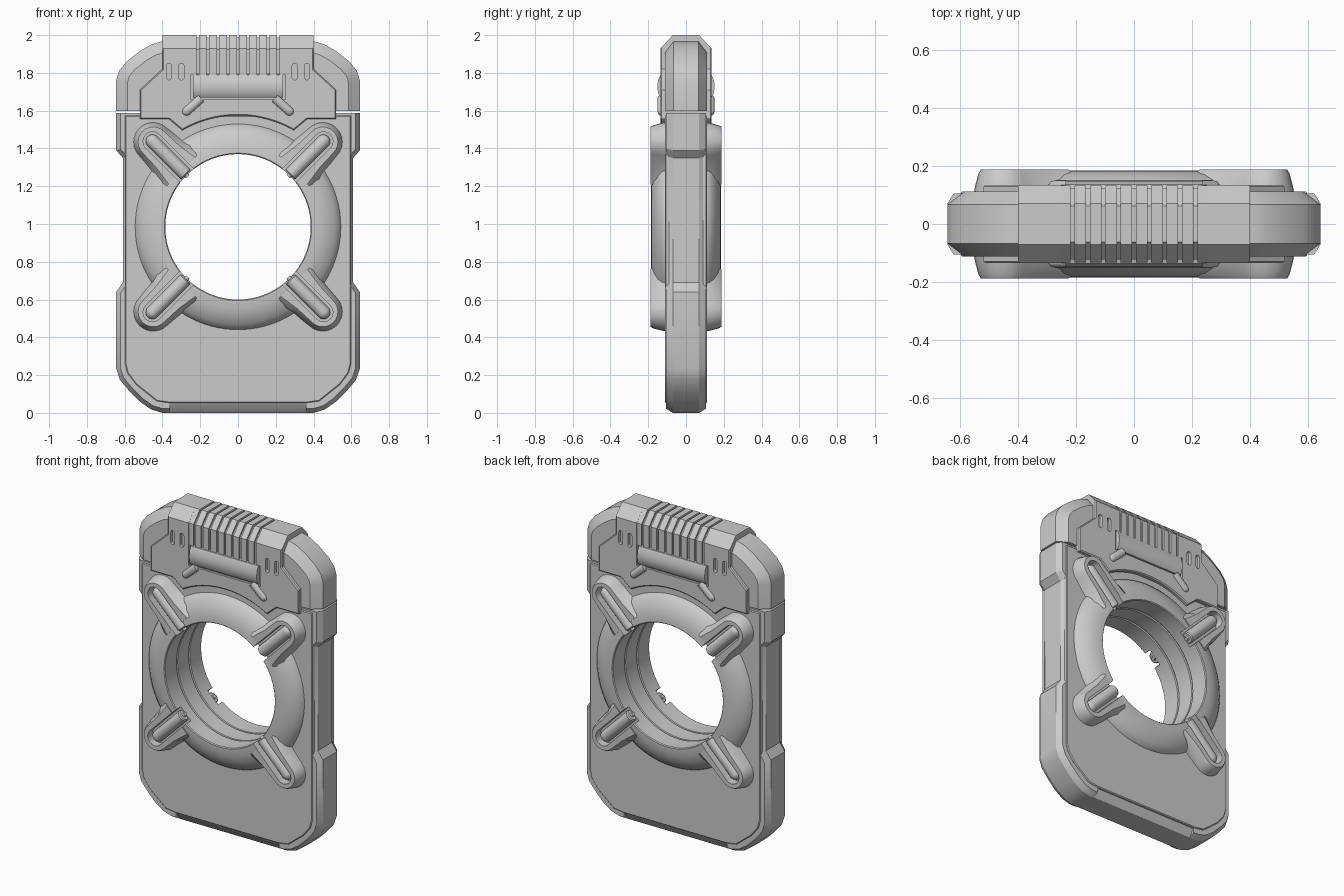
import bpy, bmesh, math
from mathutils import Vector

if "Cube" in bpy.data.objects:
    bpy.data.objects.remove(bpy.data.objects["Cube"])

CZ = 0.985                                   # height of the round opening
DIAG = [math.radians(45 + 90 * i) for i in range(4)]


def loft(bm, rings, closed=False):
    """Skin a list of equal-length rings; cap the ends or close the loop."""
    vs = [[bm.verts.new(p) for p in r] for r in rings]
    n = len(vs[0])
    pairs = list(zip(vs, vs[1:])) + ([(vs[-1], vs[0])] if closed else [])
    for a, b in pairs:
        for i in range(n):
            bm.faces.new((a[i], a[(i + 1) % n], b[(i + 1) % n], b[i]))
    if not closed:
        bm.faces.new(vs[0])
        bm.faces.new(vs[-1])


def make(name, bm, angle=30):
    bmesh.ops.recalc_face_normals(bm, faces=bm.faces)
    me = bpy.data.meshes.new(name)
    bm.to_mesh(me)
    bm.free()
    ob = bpy.data.objects.new(name, me)
    bpy.context.collection.objects.link(ob)
    smooth(ob, angle)
    return ob


def smooth(ob, angle=30):
    bpy.ops.object.select_all(action='DESELECT')
    ob.select_set(True)
    bpy.context.view_layer.objects.active = ob
    bpy.ops.object.shade_smooth_by_angle(angle=math.radians(angle))


def subtract(ob, cutter):
    m = ob.modifiers.new("cut", 'BOOLEAN')
    m.operation, m.solver, m.object = 'DIFFERENCE', 'EXACT', cutter
    bpy.context.view_layer.objects.active = ob
    bpy.ops.object.modifier_apply(modifier=m.name)
    smooth(ob)


def offset(pts, d):
    """Inset a counter-clockwise outline by d."""
    out, n = [], len(pts)
    for i in range(n):
        a, b, c = (Vector(pts[(i + k) % n]) for k in (-1, 0, 1))
        e, f = (b - a).normalized(), (c - b).normalized()
        n1, n2 = Vector((-e.y, e.x)), Vector((-f.y, f.x))
        out.append(b + (n1 + n2) * (d / (1 + n1.dot(n2))))
    return out


def both(half):
    """Mirror a right-hand half outline to the left."""
    return half + [(-x, z) for x, z in reversed(half)]


def slab(half, y, inset, depth):
    """Front-outline slab with chamfered front and back rims."""
    bm = bmesh.new()
    layers = [(-y, inset), (depth - y, 0), (y - depth, 0), (y, inset)]
    loft(bm, [[(p[0], yy, p[1]) for p in offset(both(half), d)] for yy, d in layers])
    return bm


def trim(bm, co, no):
    bmesh.ops.bisect_plane(bm, geom=bm.verts[:] + bm.edges[:] + bm.faces[:],
                           plane_co=co, plane_no=no, clear_outer=True)
    bmesh.ops.holes_fill(bm, edges=bm.edges)


def rail(bm, half, x0, x1):
    """Side profile (y, z), mirrored front to back, swept along x."""
    loft(bm, [[(x, y, z) for y, z in both(half)] for x in (x0, x1)])


def polar(a, r, t, y):
    """Point r along a diagonal arm, t across it."""
    c, s = math.cos(a), math.sin(a)
    return (r * c - t * s, y, CZ + r * s + t * c)


def arc(r, w, n=12):
    return [(r + w * math.cos(b), w * math.sin(b))
            for b in (-math.pi / 2 + math.pi * i / n for i in range(n + 1))]


# cutter for the round opening
bm = bmesh.new()
loft(bm, [[(0.41 * math.cos(k * math.pi / 48), y, CZ + 0.41 * math.sin(k * math.pi / 48))
           for k in range(96)] for y in (-0.4, 0.4)])
opening = make("opening_cutter", bm)

# body shell with side bumpers
corner = [(.40, 0), (.46, .018), (.52, .06), (.575, .115), (.625, .175), (.645, .235)]
bm = slab(corner + [(.645, .64), (.61, .69), (.61, 1.35), (.645, 1.39), (.645, 1.70)],
          0.105, 0.022, 0.035)
trim(bm, (0, 0, 1.587), (0, 0, 1))
body = make("body_shell", bm)
subtract(body, opening)

# sloped lower edge between the corner tabs
bm = bmesh.new()
for s in (-1, 1):
    loft(bm, [[(x, s * y, z) for y, z in ((.065, -.01), (.10, .05), (.2, .05), (.2, -.01))]
              for x in (-.36, .36)])
edge = make("lower_edge_cutter", bm)
subtract(body, edge)

# raised face panel, front and back
bm = slab([(.36, .052), (.43, .062), (.54, .15), (.585, .21), (.598, .26), (.598, 1.575)],
          0.112, 0.005, 0.005)
panel = make("face_panel", bm)
subtract(panel, opening)

# top cap
bm = slab([(.645, 1.40), (.645, 1.76), (.63, 1.81), (.59, 1.86), (.52, 1.915),
           (.46, 1.95), (.41, 1.965)], 0.112, 0.06, 0.045)
trim(bm, (0, 0, 1.597), (0, 0, -1))
make("top_cap", bm)

# raised ring around the opening
prof = [(.385, .055), (.393, .058), (.393, .064), (.385, .067), (.385, .18), (.39, .185),
        (.43, .183), (.475, .17), (.515, .148), (.538, .126), (.55, .10)]
prof = prof + [(r, -y) for r, y in reversed(prof)]
bm = bmesh.new()
loft(bm, [[polar(k * math.pi / 48, r, 0, y) for r, y in prof] for k in range(96)], True)
ring = make("center_ring", bm)

# diagonal bosses, their slots and the pins lying in them
bosses, slots, pins = bmesh.new(), bmesh.new(), bmesh.new()
for a in DIAG:
    for s in (-1, 1):
        rings = []
        for y, w0, w1, w in ((.09, .20, .12, .108), (.13, .17, .108, .10),
                             (.175, .125, .092, .088), (.188, .10, .084, .080)):
            o = [(.42, -w0), (.53, -w1)] + arc(.635, w) + [(.53, w1), (.42, w0)]
            rings.append([polar(a, r, t, s * y) for r, t in o])
        loft(bosses, rings)
        o = [(.30, -.05)] + arc(.64, .05) + [(.30, .05)]
        loft(slots, [[polar(a, r, t, s * y) for r, t in o] for y in (.135, .25)])
        steps = [(.376, .012), (.39, .014), (.39, .030), (.396, .036)]
        steps += [(.64 + .036 * math.sin(b), .036 * math.cos(b))
                  for b in (i * math.pi / 12.5 for i in range(7))]
        loft(pins, [[polar(a, r, w * math.cos(k * math.pi / 10),
                           s * (.147 + w * math.sin(k * math.pi / 10)))
                     for k in range(20)] for r, w in steps])
boss = make("arm_bosses", bosses)
slot = make("slot_cutter", slots)
make("arm_pins", pins, 40)
subtract(ring, slot)
subtract(boss, slot)

# clip housing wrapped over the top
arch = [(.59 * math.cos(math.radians(d)), CZ + .59 * math.sin(math.radians(d)))
        for d in range(87, 59, -3)]
bm = slab(arch + [(.365, 1.555), (.52, 1.555), (.52, 1.71), (.40, 1.82), (.40, 2.0)],
          0.135, 0.006, 0.006)
for s in (-1, 1):
    trim(bm, (0, s * .07, 2.0), (0, s * .07, .065))
clip = make("clip_housing", bm)

# clip cut-outs: centre window and the small vents
bm = bmesh.new()
loft(bm, [[(x, y, z) for y, z in ((-.3, 1.66), (.3, 1.66), (.3, 2.1), (-.3, 2.1))]
          for x in (-.252, .252)])
for x in (-.365, -.30, .30, .365):
    for s in (-1, 1):
        o = arc(.03, .014, 8) + [(-u, -v) for u, v in arc(.03, .014, 8)]
        loft(bm, [[(x + v, s * y, 1.807 + u) for u, v in o] for y in (.115, .2)])
window = make("clip_cutter", bm)
subtract(clip, window)

# grip core, ribs and roller bar
bm = bmesh.new()
rail(bm, [(.122, 1.655), (.122, 1.925), (.062, 1.987)], -.252, .252)
make("grip_core", bm)
bm = bmesh.new()
for i in range(10):
    x = -.2385 + i * .053
    rail(bm, [(.133, 1.79), (.133, 1.93), (.07, 2.0)], x - .020, x + .020)
make("grip_ribs", bm)
bm = bmesh.new()
rail(bm, [(.11, 1.667), (.133, 1.67), (.147, 1.69), (.152, 1.725), (.148, 1.76),
          (.136, 1.788), (.11, 1.797)], -.237, .237)
make("roller_bar", bm, 40)

# slanted legs under the bar
bm = bmesh.new()
for sx in (-1, 1):
    for sy in (-1, 1):
        p, q = Vector((.195, 1.665)), Vector((.272, 1.597))
        d = (q - p).normalized()
        nrm = Vector((-d.y, d.x))
        rings = []
        for c, w in [(p, .024)] + [(q + d * .024 * math.sin(b), .024 * math.cos(b))
                                   for b in (0, .5, 1.0, 1.4)]:
            ringpts = []
            for k in range(12):
                f = c + nrm * w * math.cos(k * math.pi / 6)
                ringpts.append((sx * f.x, sy * (.132 + w * .8 * math.sin(k * math.pi / 6)), f.y))
            rings.append(ringpts)
        loft(bm, rings)
make("bar_legs", bm, 40)

for cutter in (opening, edge, slot, window):
    bpy.data.objects.remove(cutter, do_unlink=True)
